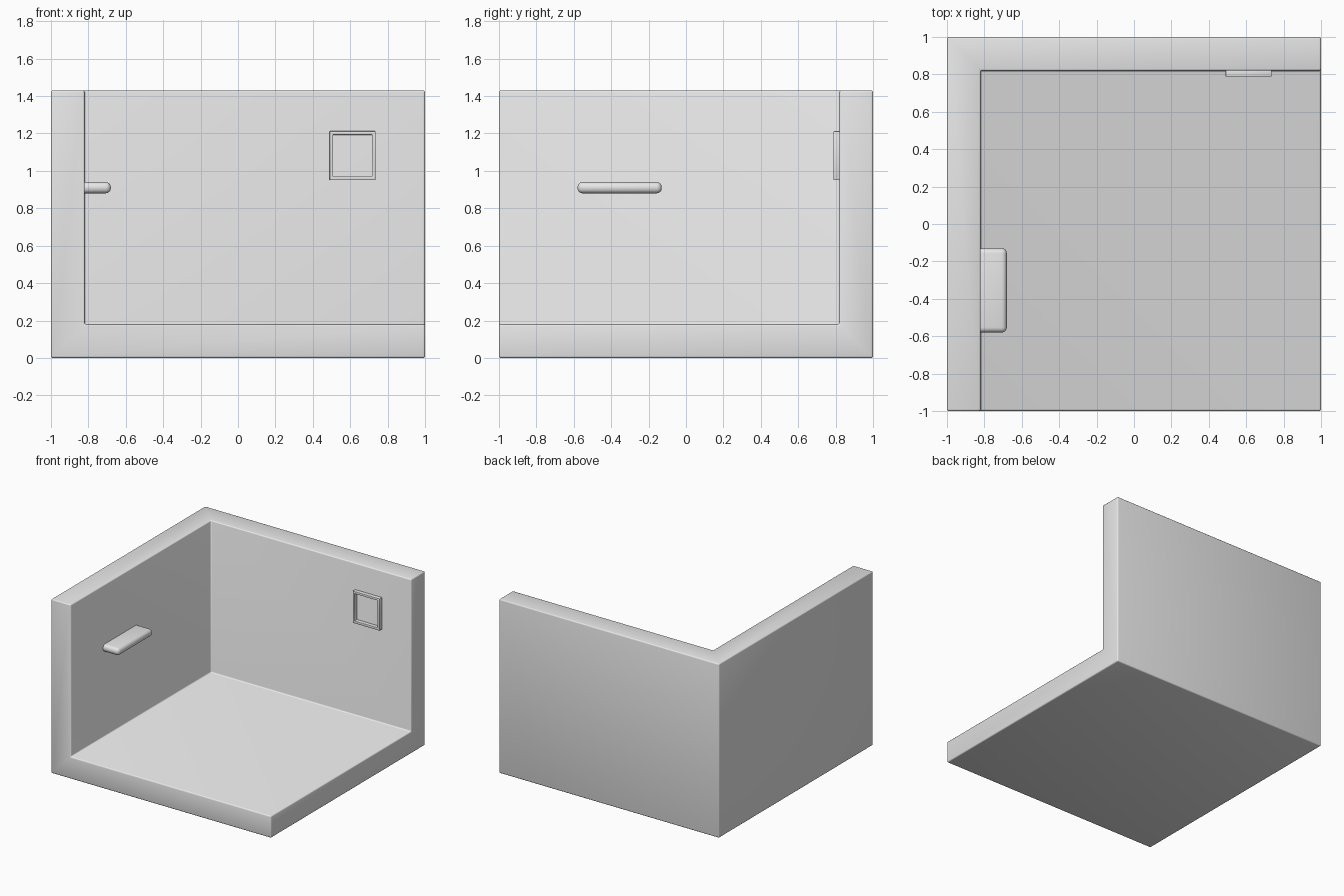
import bpy
import math
from mathutils import Vector

default = bpy.data.objects.get("Cube")
if default:
    bpy.data.objects.remove(default, do_unlink=True)

grey = bpy.data.materials.new("plain_grey")
grey.use_nodes = True
colour = (0.8, 0.8, 0.8, 1)
grey.diffuse_color = colour
grey.node_tree.nodes["Principled BSDF"].inputs["Base Color"].default_value = colour

H = 1.43      # room height
T = 0.18      # floor and wall thickness
EDGE = 1 - T  # inner wall faces


def box(name, low, high):
    low, high = Vector(low), Vector(high)
    bpy.ops.mesh.primitive_cube_add(size=1, location=(low + high) / 2)
    ob = bpy.context.object
    ob.name = name
    ob.scale = high - low
    bpy.ops.object.transform_apply(location=False, rotation=False, scale=True)
    ob.data.materials.append(grey)
    return ob


def cut(ob, low, high):
    cutter = box("cutter", low, high)
    cutter.hide_render = True
    mod = ob.modifiers.new("Cut", "BOOLEAN")
    mod.operation = "DIFFERENCE"
    mod.solver = "EXACT"
    mod.object = cutter
    bpy.context.view_layer.objects.active = ob
    bpy.ops.object.modifier_apply(modifier=mod.name)
    bpy.data.objects.remove(cutter, do_unlink=True)


def round_edges(ob, width, segments):
    mod = ob.modifiers.new("Bevel", "BEVEL")
    mod.width = width
    mod.segments = segments
    mod.limit_method = "ANGLE"
    bpy.ops.object.select_all(action="DESELECT")
    ob.select_set(True)
    bpy.context.view_layer.objects.active = ob
    bpy.ops.object.modifier_apply(modifier=mod.name)
    bpy.ops.object.shade_smooth_by_angle(angle=math.radians(35))


# Floor with right wall and back wall, one solid
room = box("room_shell", (-1, -1, 0), (1, 1, H))
cut(room, (-EDGE, -2, T), (2, EDGE, 2))
round_edges(room, 0.01, 3)

# Shelf, its back end sunk into the right wall
shelf = box("wall_shelf", (-0.87, -0.58, 0.88), (-0.68, -0.13, 0.94))
round_edges(shelf, 0.027, 4)

# Square picture frame on the back wall
frame = box("wall_frame", (0.49, 0.788, 0.95), (0.735, EDGE + 0.01, 1.212))
cut(frame, (0.508, 0.7, 0.97), (0.716, 0.9, 1.193))
round_edges(frame, 0.003, 2)
